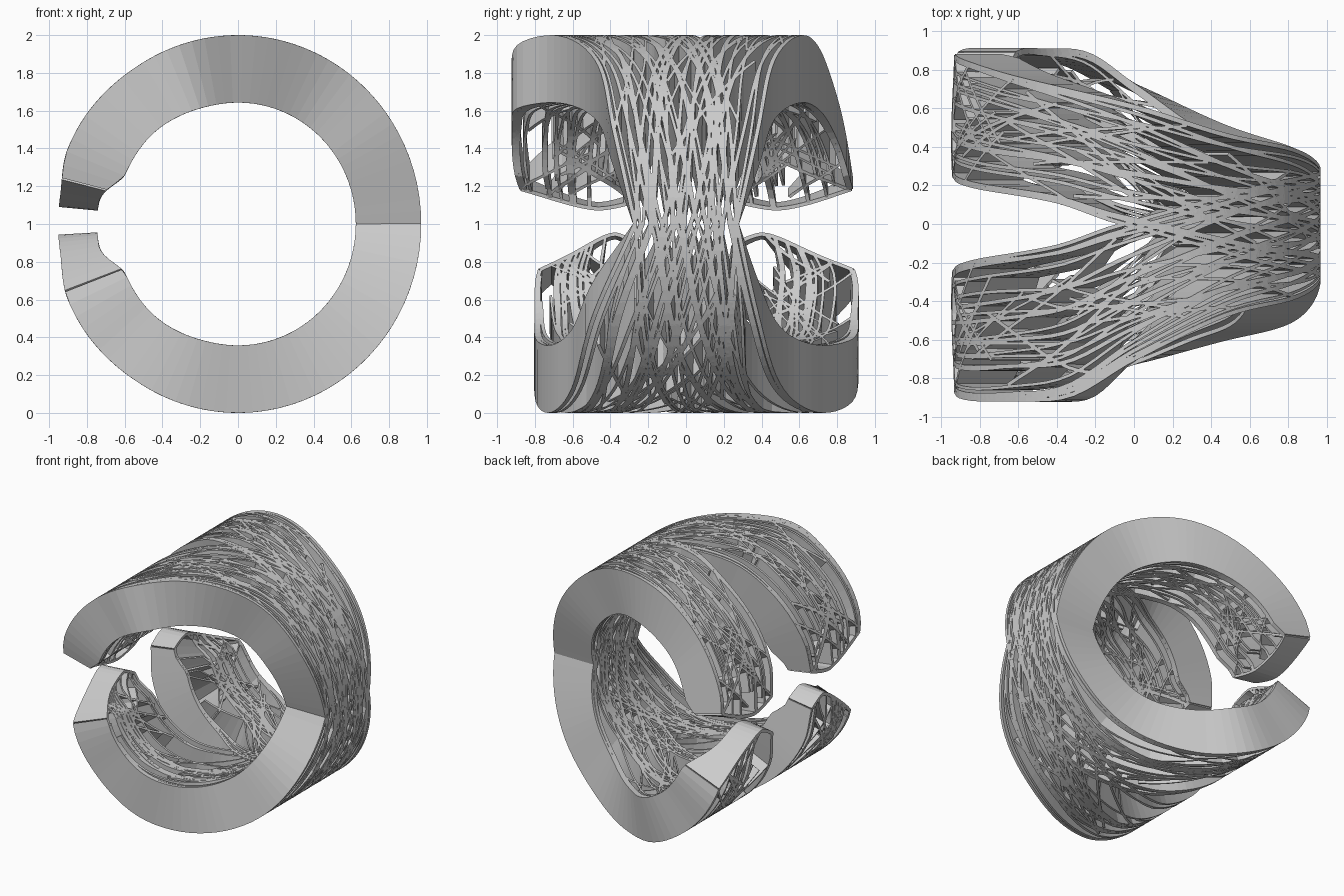
import bpy, math, random

if "Cube" in bpy.data.objects:
    bpy.data.objects.remove(bpy.data.objects["Cube"])

random.seed(5)
RAD = math.radians

# Arm outlines: (angle from +x in degrees, distance from y = 0)
INNER = [(0, -.27), (45, -.2), (95, .01), (115, .12), (150, .2), (180, .27)]
OUTER = {
    (1, 1): [(0, .27), (30, .38), (60, .46), (90, .61), (110, .69), (130, .76), (150, .83), (180, .91)],
    (1, -1): [(0, .27), (30, .38), (60, .47), (90, .7), (110, .89), (130, .91), (155, .9), (180, .82)],
    (-1, 1): [(0, .27), (30, .38), (60, .5), (90, .72), (112, .88), (135, .9), (160, .88), (180, .7)],
    (-1, -1): [(0, .27), (30, .49), (62, .6), (90, .72), (110, .785), (135, .79), (160, .77), (180, .62)],
}


def curve(tab, a):
    """Smooth interpolation through a small table."""
    n = len(tab)
    i = max(k for k in range(n - 1) if tab[k][0] <= max(a, 0))
    (x0, y0), (x1, y1) = tab[i], tab[i + 1]

    def slope(k):
        p, q = tab[max(k - 1, 0)], tab[min(k + 1, n - 1)]
        return (q[1] - p[1]) / (q[0] - p[0])
    h = x1 - x0
    t = (a - x0) / h
    return ((2*t**3 - 3*t**2 + 1) * y0 + (t**3 - 2*t**2 + t) * h * slope(i)
            + (3*t**2 - 2*t**3) * y1 + (t**3 - t**2) * h * slope(i + 1))


def clamp(x, lo=0.0, hi=1.0):
    return min(max(x, lo), hi)


def smooth(a, b, x):
    t = clamp((x - a) / (b - a))
    return t * t * (3 - 2 * t)


def arm_y(arm, a, u):
    """y on an arm (up/down, back/front) at angle a, u = 0 inner edge, 1 outer edge."""
    lo = curve(INNER, a)
    return arm[1] * (lo + u * (curve(OUTER[arm], a) - lo))


def arm_end(arm, u):
    """Angle where the rounded tip of an arm stops."""
    if arm[0] > 0:
        return 174 - 16 * abs(u - .35) ** 1.5
    return 176 - 30 * abs(u - .3) ** 1.6


def depth(a):
    """Inner and outer radius factors, thinner toward the tips."""
    a = abs(a)
    k = smooth(156, 171, a)
    return .643 + .025 * smooth(100, 140, a) + .10 * k, 1 + .012 * smooth(120, 150, a) - .03 * k


def point(a, y, r):
    return (.97 * r * math.cos(RAD(a)), y, 1 + r * math.sin(RAD(a)))


def ribbon(verts, faces, path, thick):
    """Thin wall standing radially on a path of (angle, y)."""
    base = len(verts)
    n = len(path)
    for i, (a, y) in enumerate(path):
        p, q = path[max(i - 1, 0)], path[min(i + 1, n - 1)]
        ds, dy = RAD(q[0] - p[0]) * .85, q[1] - p[1]
        ln = math.hypot(ds, dy) or 1
        na, ny = math.degrees(-dy / ln * thick / 2 / .85), ds / ln * thick / 2
        ri, ro = depth(a)
        verts += [point(a + na, y + ny, ri), point(a + na, y + ny, ro),
                  point(a - na, y - ny, ro), point(a - na, y - ny, ri)]
    for i in range(n - 1):
        b = base + 4 * i
        faces += [(b + j, b + (j + 1) % 4, b + 4 + (j + 1) % 4, b + 4 + j) for j in range(4)]
    e = base + 4 * (n - 1)
    faces += [(base + 3, base + 2, base + 1, base), (e, e + 1, e + 2, e + 3)]


def make(name, strips):
    verts, faces = [], []
    for path, thick in strips:
        ribbon(verts, faces, path, thick)
    me = bpy.data.meshes.new(name)
    me.from_pydata(verts, [], faces)
    ob = bpy.data.objects.new(name, me)
    bpy.context.collection.objects.link(ob)


def half(arm, u0, u1, end):
    """Strand from the waist (u0) to the arm tip (u1)."""
    n = int(end / 4)
    return [(arm[0] * a, arm_y(arm, a, u0 + (u1 - u0) * smooth(-20, 150, a) if a else u0))
            for a in (end * i / n for i in range(n + 1))]


def strand(up, down, u, v, w, short=(0,)):
    lower = half(down, 1 - u if up[1] != down[1] else u, w, arm_end(down, w) - random.choice(short))
    return lower[:0:-1] + half(up, u, v, arm_end(up, v) - random.choice(short))


# Long strands crossing at the waist
N = 13
SHORT = (0, 0, 0, 4, 10, 18)
for name, s in (("front_to_back_strands", -1), ("back_to_front_strands", 1)):
    strips = []
    for i in range(N):
        u = clamp((i + .5 + random.uniform(-.6, .6)) / N)
        v = clamp(u + random.uniform(-.55, .55), .02, .98)
        w = clamp(1 - u + random.uniform(-.55, .55), .02, .98)
        strips.append((strand((1, s), (-1, -s), u, v, w, SHORT), random.uniform(.012, .022)))
    make(name, strips)

# Strands following each side of the waist, outermost one is the solid edge
for name, s in (("front_edge_strands", -1), ("back_edge_strands", 1)):
    strips = [(strand((1, s), (-1, s), 1, 1, 1), .022)]
    for i in range(6):
        u = .95 - .14 * i + random.uniform(-.05, .05)
        strips.append((strand((1, s), (-1, s), u, random.uniform(.15, .97),
                              random.uniform(.15, .97), SHORT), .016))
    make(name, strips)

# Inner edges, rounded tips and short diagonal links of the four arms
for arm, name in (((1, 1), "upper_back"), ((1, -1), "upper_front"),
                  ((-1, 1), "lower_back"), ((-1, -1), "lower_front")):
    end = arm_end(arm, 0)
    edge = [(arm[0] * a, arm_y(arm, a, 0)) for a in (end * i / 42 for i in range(43))]
    tip = []
    for i in range(15):
        a = arm_end(arm, i / 14)
        tip.append((arm[0] * a, arm_y(arm, a, i / 14)))
    make(name + "_rim", [(edge, .02), (tip, .022)])

    links = []
    for i in range(22):
        far = i < 9
        a0 = random.uniform(125, 155) if far else random.uniform(20, 115)
        span = random.uniform(16, 30) if far else random.uniform(35, 60)
        u0 = random.random()
        u1 = clamp(u0 + random.uniform(.35, .65) * (1 if u0 < .5 else -1), .01, .99)
        a1 = min(a0 + span, arm_end(arm, u1))
        links.append(([(arm[0] * (a0 + (a1 - a0) * t / 11),
                        arm_y(arm, a0 + (a1 - a0) * t / 11, u0 + (u1 - u0) * t / 11))
                       for t in range(12)], random.uniform(.012, .02)))
    make(name + "_links", links)
